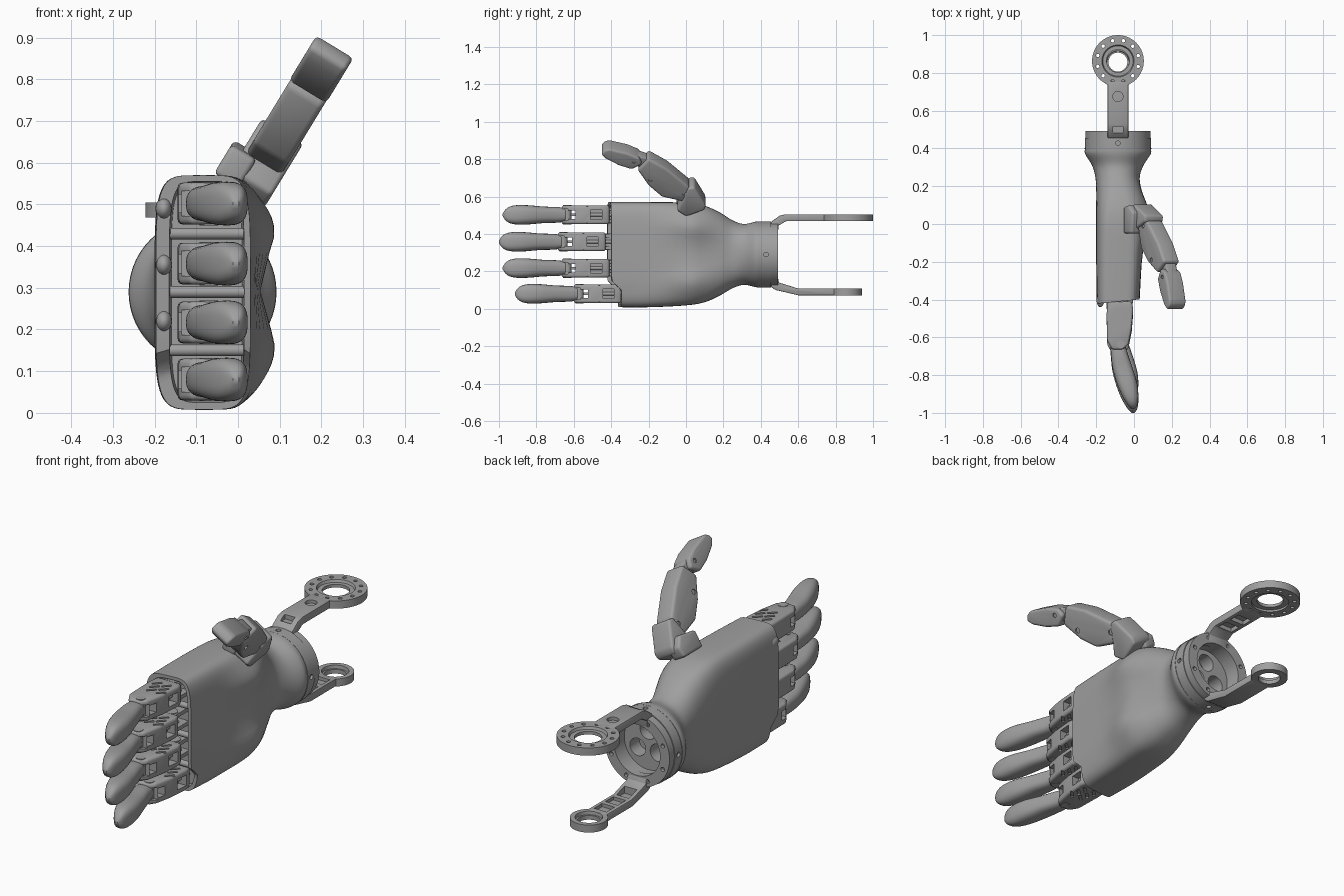
import bpy, bmesh, math
from math import sin, cos, pi
from mathutils import Matrix, Vector

if "Cube" in bpy.data.objects:
    bpy.data.objects.remove(bpy.data.objects["Cube"])

grey = bpy.data.materials.new("matte_grey")
grey.use_nodes = True
grey.diffuse_color = (0.35, 0.35, 0.35, 1)
grey.node_tree.nodes["Principled BSDF"].inputs["Base Color"].default_value = grey.diffuse_color
X, Y, Z = Vector((1, 0, 0)), Vector((0, 1, 0)), Vector((0, 0, 1))
WX, WZ = -0.085, 0.29      # wrist axis
parts = []


def finish(name, bm):
    bmesh.ops.recalc_face_normals(bm, faces=bm.faces)
    me = bpy.data.meshes.new(name)
    bm.to_mesh(me)
    bm.free()
    ob = bpy.data.objects.new(name, me)
    me.materials.append(grey)
    bpy.context.collection.objects.link(ob)
    parts.append(ob)
    return ob


def bake(ob):
    dg = bpy.context.evaluated_depsgraph_get()
    ob.data = bpy.data.meshes.new_from_object(ob.evaluated_get(dg))
    ob.modifiers.clear()


def loft(name, rings, closed=False):
    bm = bmesh.new()
    vs = [[bm.verts.new(p) for p in r] for r in rings]
    n = len(vs[0])
    pairs = list(zip(vs, vs[1:])) + ([(vs[-1], vs[0])] if closed else [])
    for a, b in pairs:
        for i in range(n):
            bm.faces.new((a[i], a[(i + 1) % n], b[(i + 1) % n], b[i]))
    if not closed:
        bm.faces.new(vs[0])
        bm.faces.new(vs[-1])
    return finish(name, bm)


def prism(name, pts, lo, hi, u=Y, v=Z, n=X, origin=Vector(), bevel=0.0, seg=3):
    ob = loft(name, [[origin + u * a + v * b + n * h for a, b in pts] for h in (lo, hi)])
    if bevel:
        m = ob.modifiers.new("round", "BEVEL")
        m.width, m.segments, m.angle_limit = bevel, seg, 0.4
        bake(ob)
    return ob


def place(pos, axis=Z):
    return Matrix.Translation(pos) @ Z.rotation_difference(axis).to_matrix().to_4x4()


def solids(name, rods=(), boxes=()):
    """rods: (centre, axis, radius, length); boxes: (centre, size, turn about z)"""
    bm = bmesh.new()
    for c, ax, r, l in rods:
        bmesh.ops.create_cone(bm, cap_ends=True, segments=20, radius1=r, radius2=r,
                              depth=l, matrix=place(c, ax))
    for c, s, turn in boxes:
        bmesh.ops.create_cube(bm, size=1, matrix=Matrix.Translation(c)
                              @ Matrix.Rotation(turn, 4, 'Z') @ Matrix.Diagonal((*s, 1)))
    return finish(name, bm)


def cut(ob, rods=(), boxes=()):
    c = solids("cutter", rods, boxes)
    c.hide_render = True
    m = ob.modifiers.new("cut", "BOOLEAN")
    m.operation, m.solver, m.object = "DIFFERENCE", "EXACT", c
    bake(ob)
    parts.remove(c)
    bpy.data.objects.remove(c)


def lathe(name, profile, centre, axis=Z, seg=56):
    m = place(centre, axis)
    return loft(name, [[m @ Vector((r * cos(2 * pi * i / seg), r * sin(2 * pi * i / seg), h))
                        for i in range(seg)] for r, h in profile], True)


def oval(y, x0, x1, z0, z1, n, seg=64):
    pts = []
    for i in range(seg):
        c, s = cos(2 * pi * i / seg), sin(2 * pi * i / seg)
        pts.append(Vector(((x0 + x1) / 2 + (x1 - x0) / 2 * math.copysign(abs(c) ** (2 / n), c), y,
                           (z0 + z1) / 2 + (z1 - z0) / 2 * math.copysign(abs(s) ** (2 / n), s))))
    return pts


def smooth_rows(rows, steps):
    """Catmull-Rom through the section rows"""
    out = []
    for i in range(len(rows) - 1):
        p = [rows[max(0, min(len(rows) - 1, i + k))] for k in (-1, 0, 1, 2)]
        for s in range(steps):
            t = s / steps
            out.append([b + t / 2 * (c - a + t * (2 * a - 5 * b + 4 * c - d + t * (3 * (b - c) + d - a)))
                        for a, b, c, d in zip(*p)])
    return out + [rows[-1]]


# Palm shell: lofted sections with two soft pads, hollow at both ends
sections = [(-0.41, -0.197, 0.03, 0.008, 0.57, 5), (-0.2, -0.2, 0.04, 0.008, 0.57, 5),
            (0, -0.2, 0.045, 0.018, 0.567, 4.5), (0.1, -0.2, 0.04, 0.035, 0.55, 3.6),
            (0.18, -0.2, 0.035, 0.07, 0.515, 2.8), (0.25, -0.205, 0.03, 0.11, 0.472, 2.3),
            (0.31, -0.222, 0.05, 0.128, 0.453, 2), (0.37, -0.258, 0.088, 0.116, 0.465, 2),
            (0.4, -0.26, 0.09, 0.113, 0.467, 2), (0.455, -0.26, 0.09, 0.113, 0.467, 2)]
rings = [oval(*r) for r in smooth_rows(sections, 5)]
for r in rings:
    for p in r:
        side = max(0, min(1, (p.x + 0.09) / 0.1))
        lobe = math.exp(-((p.z - 0.15) / 0.1) ** 2) + math.exp(-((p.z - 0.44) / 0.09) ** 2)
        p.x += 0.045 * side * lobe * math.exp(-((p.y - 0.03) / 0.13) ** 2)
rim = oval(-0.41, -0.165, 0.015, 0.025, 0.555, 5)
floor = oval(-0.32, -0.16, 0.01, 0.03, 0.55, 5)
for r in rings + [rim]:
    for p in r:
        w = max(0, min(1, (-p.y - 0.2) / 0.2))
        p.y += w * (0.055 * max(0, min(1, (0.15 - p.z) / 0.05)) + 0.1 * (p.x + 0.08))
socket = [oval(y, WX - 0.125, WX + 0.125, WZ - 0.125, WZ + 0.125, 2) for y in (0.455, 0.41)]
palm = loft("palm_shell", [floor, rim] + rings + socket)
holes = [(Vector((WX + 0.062 * cos(a), 0.4, WZ + 0.062 * sin(a))), Y, 0.042, 0.12)
         for a in (pi / 2, pi * 7 / 6, pi * 11 / 6)]
holes += [(Vector((WX + d.x * 0.178, 0.428, WZ + d.z * 0.178)), d, 0.012, 0.03) for d in (X, -X, Z, -Z)]
cut(palm, holes)
lathe("wrist_band_lip", [(0.172, 0), (0.1775, 0), (0.1775, 0.004), (0.172, 0.004)],
      Vector((WX, 0.398, WZ)), Y)

# Divider bars and back knuckle caps in the finger opening
for z in (0.15, 0.29, 0.43):
    solids("divider_bar", [(Vector((-0.07, -0.37, z)), X, 0.014, 0.2)])
for z in (0.22, 0.355, 0.49):
    bm = bmesh.new()
    bmesh.ops.create_uvsphere(bm, u_segments=20, v_segments=12, radius=1, matrix=Matrix.Translation(
        (-0.178, -0.405, z)) @ Matrix.Diagonal((0.02, 0.035, 0.026, 1)))
    finish("knuckle_cap", bm)

# Fingers
tip_rows = [(-0.665, -0.125, -0.045, 0.036), (-0.71, -0.122, -0.032, 0.042),
            (-0.78, -0.114, -0.008, 0.044), (-0.86, -0.092, 0.016, 0.051), (-0.92, -0.068, 0.023, 0.052),
            (-0.96, -0.046, 0.021, 0.045), (-0.985, -0.028, 0.014, 0.029), (-1, -0.012, 0.002, 0.006)]
body = [(-0.14, -0.43), (-0.012, -0.43), (-0.004, -0.47), (-0.012, -0.57), (-0.03, -0.66),
        (-0.06, -0.685), (-0.115, -0.685), (-0.142, -0.64), (-0.145, -0.5)]
for z, dy in ((0.502, 0.02), (0.358, 0), (0.217, 0.02), (0.08, 0.085)):
    o = Vector((0, dy, z))
    loft("fingertip", [[p + o for p in oval(y, a, b, -h, h, 2.7, 32)]
                       for y, a, b, h in smooth_rows(tip_rows, 3)])
    seg = prism("finger_segment", body, -0.05, 0.05, X, Y, Z, o, 0.012)
    slots = [(o + Vector((-0.1 + 0.05 * i + 0.01 * j, -0.49 - 0.035 * j, s * 0.05)),
              (0.045, 0.012, 0.012), 0.8) for i in (0, 1) for j in (0, 1, 2) for s in (-1, 1)]
    cut(seg, boxes=slots + [(o + Vector((-0.08, -0.63, 0)), (0.3, 0.04, 0.044), 0),
                            (o + Vector((0, -0.5, 0)), (0.09, 0.06, 0.05), 0),
                            (o + Vector((-0.07, -0.68, 0)), (0.3, 0.06, 0.06), 0)])
    # hinges, pins and pull links
    solids("finger_hinge",
           [(o + Vector((-0.07, -0.405, 0)), Z, 0.03, 0.09), (o + Vector((-0.07, -0.655, 0)), Z, 0.022, 0.104),
            (o + Vector((-0.04, -0.5, 0)), Y, 0.009, 0.2)])
    solids("knuckle_fork", boxes=[(o + Vector((-0.07, -0.39, s * 0.033)), (0.075, 0.13, 0.018), 0)
                                  for s in (-1, 1)])
    solids("tip_link", boxes=[(o + Vector((-0.08, -0.64, 0)), (0.03, 0.09, 0.014), 0)])

# Thumb: side profiles in a tilted plane
V, W = Vector((0.52, 0, 0.854)), Vector((0.854, 0, -0.52))
T = Vector((0.045, 0, 0.57))


def thumb(name, pts, lo, hi, bevel, seg=3):
    return prism(name, pts, lo, hi, Y, V, W, T, bevel, seg)


thumb("thumb_base", [(-0.05, -0.02), (0, -0.06), (0.1, -0.02), (0.105, 0.01), (0.045, 0.125), (0.01, 0.12),
                     (-0.02, 0.04)], -0.06, 0.056, 0.012)
thumb("thumb_mount", [(-0.05, -0.05), (0.09, -0.05), (0.1, 0), (0.06, 0.045), (-0.05, 0.03)],
      -0.09, -0.02, 0.012)
segment = thumb("thumb_segment", [(-0.2, 0.3), (-0.1, 0.235), (0.015, 0.125), (0.03, 0.06), (-0.02, 0.03),
                                  (-0.13, 0.06), (-0.2, 0.13), (-0.258, 0.225), (-0.245, 0.245)],
                -0.05, 0.05, 0.014)
cut(segment, [(T + Y * y + V * s + W * 0.05 * k, W, 0.012, 0.012)
              for y, s in ((-0.01, 0.085), (-0.19, 0.17)) for k in (-1, 1)])
thumb("thumb_joint", [(-0.2, 0.22), (-0.21, 0.29), (-0.29, 0.32), (-0.28, 0.25)], -0.032, 0.032, 0.006)
end = thumb("thumb_tip", [(-0.235, 0.265), (-0.25, 0.305), (-0.31, 0.335), (-0.41, 0.362), (-0.435, 0.355),
                          (-0.455, 0.33), (-0.43, 0.3), (-0.36, 0.258), (-0.29, 0.232)],
            -0.052, 0.052, 0.024, 5)
cut(end, [(T + Y * -0.28 + V * 0.285 + W * 0.052 * k, W, 0.01, 0.012) for k in (-1, 1)])

# Wrist bracket: base ring, two arms and two end rings
base = lathe("bracket_base_ring", [(0.122, 0), (0.172, 0), (0.172, 0.037), (0.122, 0.037)],
             Vector((WX, 0.455, WZ)), Y)
cut(base, [(Vector((WX + 0.147 * cos(k * pi / 4 + 0.4), 0.49, WZ + 0.147 * sin(k * pi / 4 + 0.4))),
            Y, 0.01, 0.03) for k in range(8)])
upper = prism("upper_arm", [(0.456, 0.415), (0.492, 0.41), (0.495, 0.445), (0.535, 0.468), (0.755, 0.468),
                            (0.755, 0.505), (0.53, 0.505), (0.5, 0.497), (0.456, 0.465)],
              WX - 0.055, WX + 0.055, bevel=0.004, seg=2)
cut(upper, [(Vector((WX, 0.675, 0.505)), Z, 0.027, 0.03)],
    [(Vector((WX, y, 0.468)), (0.075, 0.055, 0.04), 0) for y in (0.57, 0.655)]
    + [(Vector((WX, 0.5, 0.5)), (0.055, 0.035, 0.04), 0)])
lower = prism("lower_arm", [(0.456, 0.165), (0.492, 0.165), (0.497, 0.14), (0.6, 0.108), (0.8, 0.108),
                            (0.8, 0.072), (0.6, 0.072), (0.48, 0.1), (0.456, 0.115)],
              WX - 0.05, WX + 0.05, bevel=0.004, seg=2)
cut(lower, boxes=[(Vector((WX, y, 0.115)), (0.066, 0.06, 0.045), 0) for y in (0.57, 0.655, 0.74)])
big = lathe("upper_end_ring", [(0.06, 0.01), (0.085, 0.01), (0.085, 0), (0.137, 0), (0.137, 0.037),
                               (0.085, 0.037), (0.08, 0.025), (0.06, 0.025)], Vector((WX, 0.863, 0.468)))
cut(big, [(Vector((WX + 0.111 * cos(k * pi / 6 + 0.26), 0.863 + 0.111 * sin(k * pi / 6 + 0.26), 0.486)),
           Z, 0.009, 0.08) for k in range(12)])
lathe("lower_end_ring", [(0.05, 0), (0.083, 0), (0.083, 0.036), (0.06, 0.036), (0.058, 0.02), (0.05, 0.02)],
      Vector((WX, 0.857, 0.072)))

# Smooth shading with sharp edges kept
bpy.ops.object.select_all(action='DESELECT')
for ob in parts:
    ob.select_set(True)
bpy.context.view_layer.objects.active = palm
bpy.ops.object.shade_smooth_by_angle(angle=math.radians(32))
